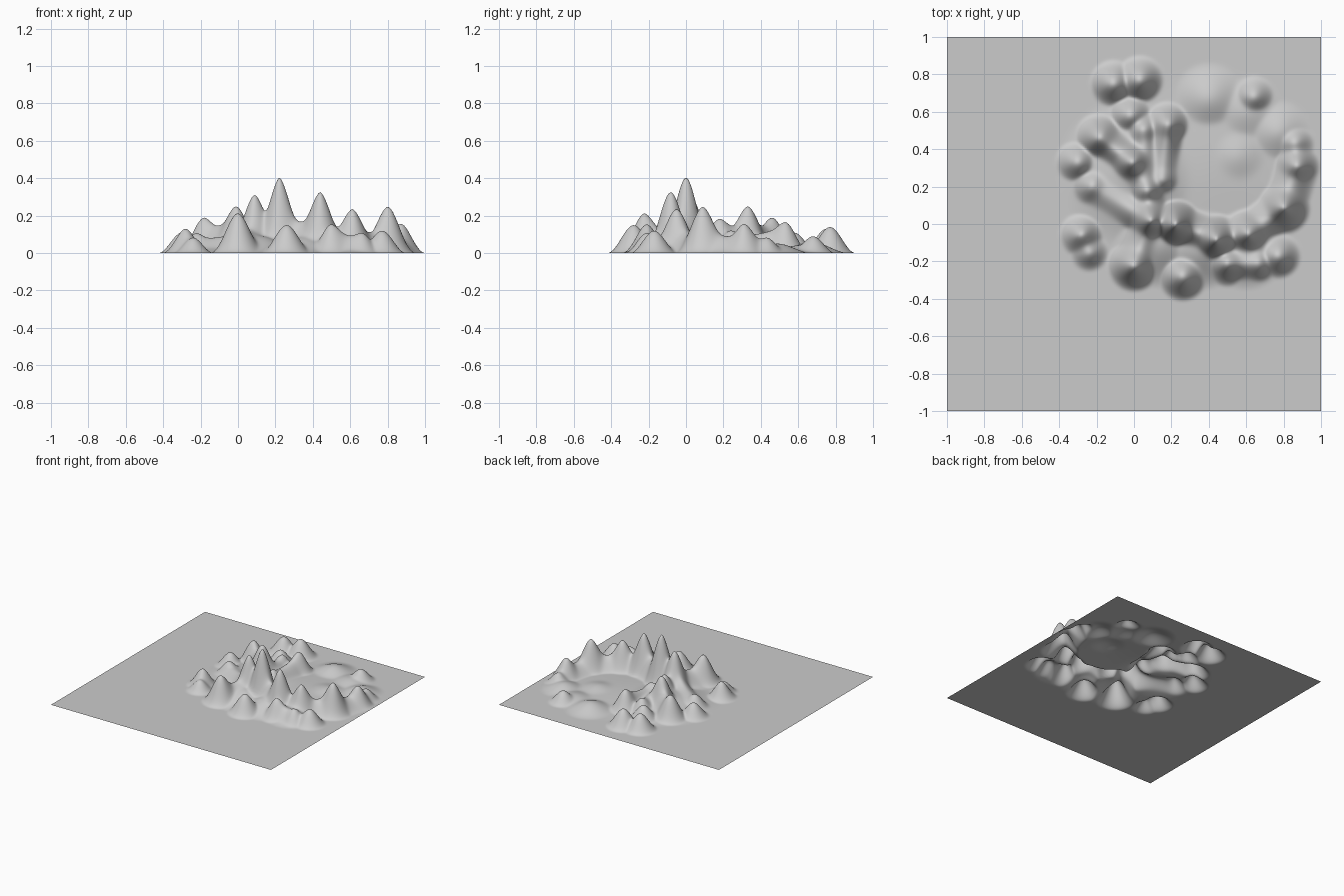
import bpy
import bmesh
import math
from mathutils import Vector

old_cube = bpy.data.objects.get("Cube")
if old_cube:
    bpy.data.objects.remove(old_cube, do_unlink=True)

# Summits: x, y, height
PEAKS = {
    "summit": (0.22, 0, 0.31),
    "west_shoulder": (0.09, 0.02, 0.21),
    "east_horn": (0.44, -0.08, 0.25),
    "rim_gate": (0.61, -0.05, 0.18),
    "rim_horn": (0.8, 0.09, 0.19),
    "rim_end": (0.87, 0.31, 0.12),
    "rim_tail": (0.86, 0.43, 0.07),
    "crest_head": (-0.18, 0.46, 0.16),
    "crest_middle": (-0.01, 0.33, 0.19),
    "crest_root": (0.07, 0.18, 0.13),
    "north_spur": (0.18, 0.53, 0.14),
    "north_spur_foot": (0.15, 0.24, 0.1),
    "middle_spur": (0.05, 0.5, 0.1),
    "north_knoll": (-0.02, 0.58, 0.11),
    "north_twin_west": (-0.11, 0.75, 0.13),
    "north_twin_east": (0.03, 0.77, 0.14),
    "north_east_peak": (0.64, 0.68, 0.09),
    "west_peak": (-0.3, 0.33, 0.11),
    "west_spur": (-0.22, 0.2, 0.09),
    "south_west_peak": (-0.28, -0.06, 0.11),
    "south_west_foot": (-0.24, -0.15, 0.07),
    "south_peak": (0, -0.22, 0.18),
    "south_middle_peak": (0.26, -0.28, 0.15),
    "south_crest": (0.5, -0.21, 0.13),
    "south_crest_end": (0.66, -0.21, 0.09),
    "south_east_peak": (0.77, -0.17, 0.12),
}

# Ridges run from summit to summit; some dip deeply between them, some barely
DEEP_SADDLES = [
    ("west_shoulder", "summit", "east_horn", "rim_gate", "rim_horn", "rim_end"),
    ("south_peak", "west_shoulder", "west_spur"),
]
GENTLE_SADDLES = [
    ("crest_head", "crest_middle", "crest_root", "west_shoulder"),
    ("north_spur", "north_spur_foot"),
    ("middle_spur", "crest_root"),
    ("rim_end", "rim_tail"),
    ("south_west_peak", "south_west_foot"),
    ("south_crest", "south_crest_end"),
]

# Broad low swells: x, y, height, radius
SWELLS = {
    "basin_floor": (0.4, 0.3, 0.025, 0.55),
    "basin_mound": (0.55, 0.36, 0.04, 0.2),
    "basin_north_rim": (0.4, 0.67, 0.06, 0.2),
    "basin_corner": (0.6, 0.6, 0.04, 0.2),
    "basin_east_rim": (0.77, 0.49, 0.05, 0.18),
    "west_foothills": (0, 0.27, 0.085, 0.42),
    "south_foothills": (0.12, -0.1, 0.09, 0.25),
    "middle_foothills": (0.36, -0.12, 0.09, 0.24),
    "east_foothills": (0.6, -0.12, 0.085, 0.24),
}


def smooth(t):
    t = min(max(t, 0), 1)
    return t * t * (3 - 2 * t)


def landform(start, end, sag, radius):
    """A bell-sided ridge between two tops, or a hill when both are the same."""
    origin = Vector(start[:2])
    span = Vector(end[:2]) - origin
    length_sq = span.length_squared or 1

    def height(spot):
        offset = spot - origin
        along = min(max(offset.dot(span) / length_sq, 0), 1)
        distance = (offset - span * along).length
        if distance >= radius:
            return 0
        crest = start[2] + (end[2] - start[2]) * smooth(along)
        return crest * (1 - sag * math.sin(math.pi * along)) * smooth(1 - distance / radius)

    return height


def flank(*tops):
    """Higher tops spread wider, up to a limit."""
    return min(0.085 + 0.35 * max(top[2] for top in tops), 0.15)


landforms = [landform(top, top, 0, flank(top)) for top in PEAKS.values()]
landforms += [landform(swell, swell, 0, swell[3]) for swell in SWELLS.values()]
for chains, sag in ((DEEP_SADDLES, 0.4), (GENTLE_SADDLES, 0.15)):
    for chain in chains:
        for first, second in zip(chain, chain[1:]):
            start, end = PEAKS[first], PEAKS[second]
            landforms.append(landform(start, end, sag, flank(start, end) - 0.02))

# Ground sheet, raised into mountains with a soft maximum of all landforms
bm = bmesh.new()
bmesh.ops.create_grid(bm, x_segments=200, y_segments=200, size=1)
middle = Vector((0.27, 0.22))
for vert in bm.verts:
    spot = vert.co.xy
    if (spot - middle).length < 0.8:
        vert.co.z = sum(height(spot) ** 4 for height in landforms) ** 0.25

# Relax the creases where ridges meet
raised = [vert for vert in bm.verts if vert.co.z > 0]
bmesh.ops.smooth_vert(bm, verts=raised, factor=0.5, use_axis_z=True)
for face in bm.faces:
    face.smooth = True

mesh = bpy.data.meshes.new("mountain_terrain")
bm.to_mesh(mesh)
bm.free()
terrain = bpy.data.objects.new("mountain_terrain", mesh)
bpy.context.collection.objects.link(terrain)

# Plain grey stone
stone = bpy.data.materials.new("stone_grey")
stone.use_nodes = True
grey = (0.6, 0.6, 0.6, 1)
stone.diffuse_color = grey
stone.node_tree.nodes["Principled BSDF"].inputs["Base Color"].default_value = grey
mesh.materials.append(stone)
